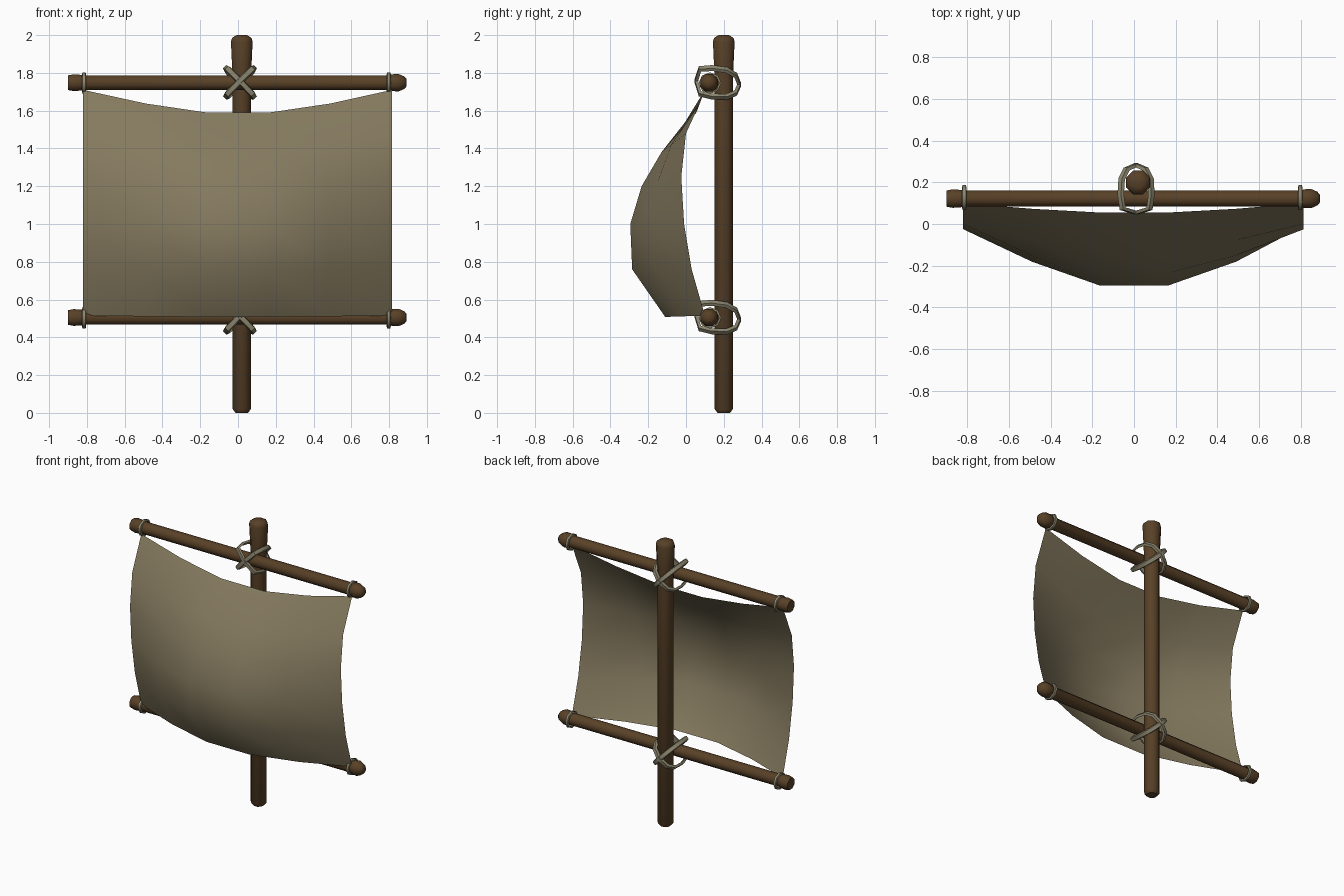
import bpy, bmesh, math
from mathutils import Vector, Matrix

if "Cube" in bpy.data.objects:
    bpy.data.objects.remove(bpy.data.objects["Cube"])


def material(name, rgb):
    m = bpy.data.materials.new(name)
    m.diffuse_color = (*rgb, 1)
    m.use_nodes = True
    m.node_tree.nodes["Principled BSDF"].inputs["Base Color"].default_value = m.diffuse_color
    return m


WOOD = material("brown wood", (0.098, 0.052, 0.02))
CLOTH = material("tan canvas", (0.235, 0.195, 0.115))
ROPE = material("pale rope", (0.26, 0.235, 0.155))


def make(name, bm, mat, angle=50):
    me = bpy.data.meshes.new(name)
    bm.to_mesh(me)
    bm.free()
    me.materials.append(mat)
    ob = bpy.data.objects.new(name, me)
    bpy.context.collection.objects.link(ob)
    bpy.ops.object.select_all(action='DESELECT')
    ob.select_set(True)
    bpy.context.view_layer.objects.active = ob
    bpy.ops.object.shade_smooth_by_angle(angle=math.radians(angle))
    return ob


def lathe(name, profile, origin, axis, mat, sides=8):
    """Turned pole: profile of (radius, distance along axis), capped at both ends."""
    bm = bmesh.new()
    rot = Vector((0, 0, 1)).rotation_difference(Vector(axis)).to_matrix()
    rings = []
    for r, h in profile:
        rings.append([bm.verts.new(Vector(origin) + rot @ Vector((
            r * math.cos((k + .5) * math.tau / sides),
            r * math.sin((k + .5) * math.tau / sides), h))) for k in range(sides)])
    for a, b in zip(rings, rings[1:]):
        for k in range(sides):
            n = (k + 1) % sides
            bm.faces.new((a[k], a[n], b[n], b[k]))
    bm.faces.new(rings[0][::-1])
    bm.faces.new(rings[-1])
    return make(name, bm, mat)


def loop_tube(name, points, normal, width, thick, mat):
    """Closed rope band with a four-sided section; normal is the loop plane normal."""
    bm = bmesh.new()
    c = sum(points, Vector()) / len(points)
    n = Vector(normal).normalized()
    rings = []
    for p in points:
        out = (p - c).normalized()
        rings.append([bm.verts.new(p + n * a * width / 2 + out * b * thick / 2)
                      for a, b in ((-1, -.6), (1, -.6), (.7, 1), (-.7, 1))])
    for i, a in enumerate(rings):
        b = rings[(i + 1) % len(rings)]
        for k in range(4):
            m = (k + 1) % 4
            bm.faces.new((a[k], a[m], b[m], b[k]))
    bmesh.ops.recalc_face_normals(bm, faces=bm.faces)
    return make(name, bm, mat)


MX, MY, YY = 0.02, 0.2, 0.122

# Mast with flared head
lathe("mast", [(.036, 0), (.052, .02), (.052, 1.74), (.055, 1.82), (.062, 1.965),
               (.056, 1.985), (.03, 2.0)], (MX, MY, 0), (0, 0, 1), WOOD)

for label, z in (("upper", 1.748), ("lower", 0.505)):
    # Yard with knobbed ends
    lathe(label + "_yard", [(.042, -.9), (.048, -.87), (.045, -.83), (.041, -.81), (.041, .8),
                            (.048, .815), (.05, .85), (.036, .88), (.02, .893)],
          (0, YY, z), (1, 0, 0), WOOD)
    # Rope rings holding the sail corners
    for side, x in (("left", -.815), ("right", .798)):
        pts = [Vector((x, YY + .005 + .053 * math.cos(t), z - .002 + .05 * math.sin(t)))
               for t in (k * math.tau / 8 for k in range(8))]
        loop_tube(f"{label}_{side}_ring", pts, (1, 0, 0), .022, .014, ROPE)
    # Crossed lashing round mast and yard
    outline = [(.055, 0), (.075, .07), (.14, .08), (.215, .075), (.262, .05), (.282, 0),
               (.262, -.05), (.215, -.075), (.14, -.08), (.075, -.07)]
    for side, s in (("left", -1), ("right", 1)):
        pts = [Vector((MX - .01 + s * d * .93, y, z + d * .95 + (.165 - y) * .08))
               for y, d in outline]
        loop_tube(f"{label}_{side}_lashing", pts, (1, 0, -s), .034, .02, ROPE)

# Billowing sail: blend edge column to middle column
edge = [(.10, 1.71), (.0, 1.48), (-.025, 1.25), (-.01, 1.0), (.03, .76), (.10, .515)]
mid = [(.055, 1.59), (-.13, 1.38), (-.235, 1.2), (-.295, 1.0), (-.285, .76), (-.11, .508)]
cols = [(-.82, 0), (-.49, .6), (-.165, 1), (.165, 1), (.49, .6), (.815, 0)]
bm = bmesh.new()
grid = []
for x, f in cols:
    grid.append([bm.verts.new((x, e[0] + (m[0] - e[0]) * f, e[1] + (m[1] - e[1]) * f))
                 for e, m in zip(edge, mid)])
for a, b in zip(grid, grid[1:]):
    for j in range(5):
        bm.faces.new((a[j], a[j + 1], b[j + 1], b[j]))
make("sail", bm, CLOTH, 80)
